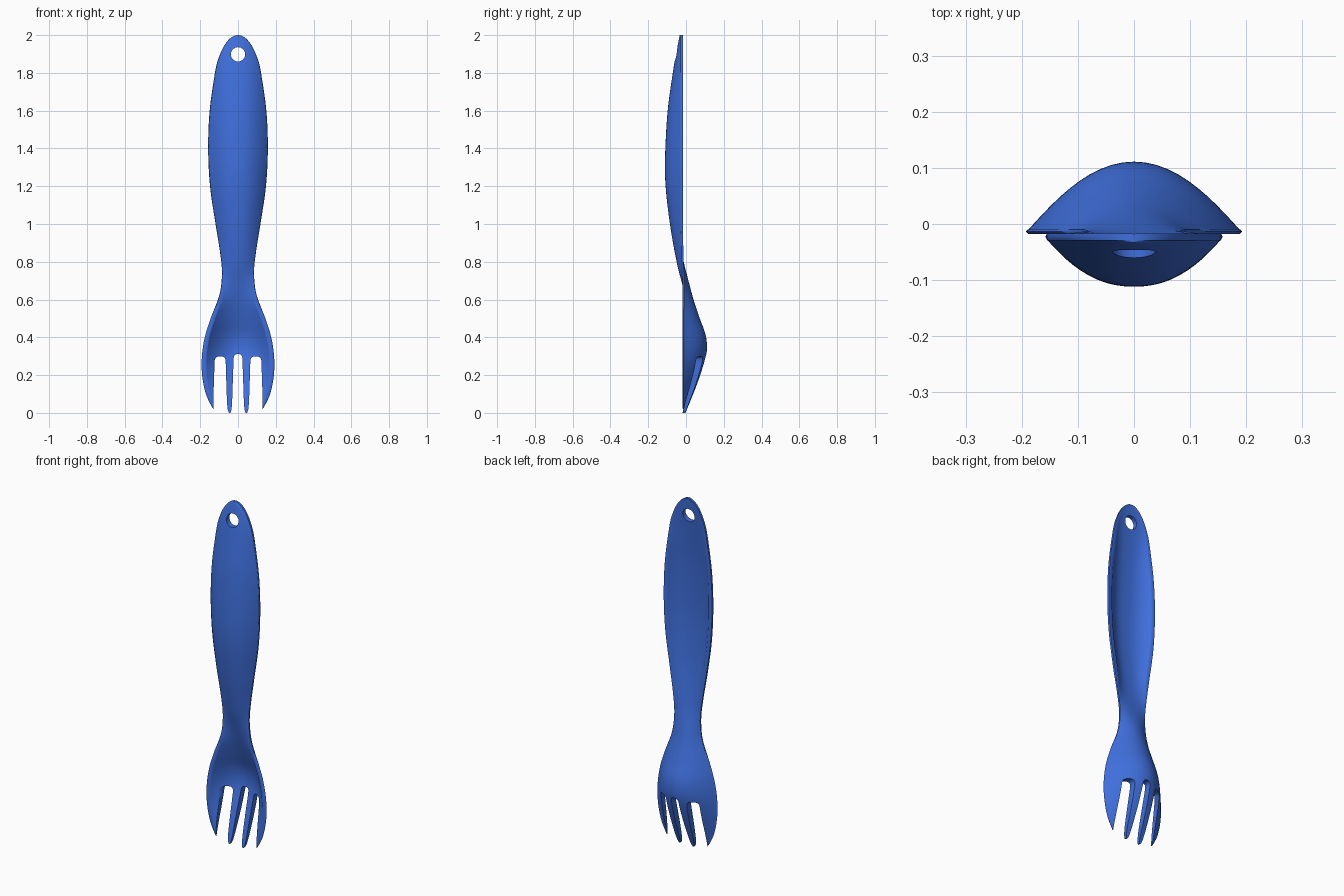
import bpy, bmesh, math

if "Cube" in bpy.data.objects:
    bpy.data.objects.remove(bpy.data.objects["Cube"])

blue = bpy.data.materials.new("blue plastic")
blue.diffuse_color = (0.05, 0.16, 0.72, 1)
blue.use_nodes = True
blue.node_tree.nodes["Principled BSDF"].inputs["Base Color"].default_value = blue.diffuse_color

# half width by height, and height profile of the back surface on the centre line
WIDTH = [(0, .115), (.03, .137), (.1, .170), (.2, .190), (.3, .191), (.4, .176), (.5, .145),
         (.6, .106), (.66, .091), (.75, .085), (.85, .095), (1, .119), (1.2, .148), (1.4, .158),
         (1.6, .15), (1.8, .122), (1.9, .102), (2, .090)]
BACK = [(0, -.002), (.1, .040), (.2, .077), (.3, .106), (.36, .111), (.42, .102), (.5, .073),
        (.6, .040), (.7, .013), (.8, -.012), (1, -.047), (1.2, -.063), (1.35, -.066),
        (1.6, -.055), (1.8, -.036), (1.9, -.025), (2, -.018)]
THICK = [(0, .016), (.1, .032), (.2, .040), (.35, .040), (.6, .038), (.8, .038), (1, .038),
         (1.2, .045), (1.35, .045), (1.6, .042), (1.8, .034), (1.9, .028), (2, .015)]


def smooth(table, z):
    """Cubic interpolation through a small table."""
    n = len(table)

    def slope(i):
        a, b = table[max(i - 1, 0)], table[min(i + 1, n - 1)]
        return (b[1] - a[1]) / (b[0] - a[0])
    i = max(k for k in range(n - 1) if table[k][0] <= z + 1e-9)
    (z0, v0), (z1, v1) = table[i], table[i + 1]
    h = z1 - z0
    t = (z - z0) / h
    return ((2 * t**3 - 3 * t**2 + 1) * v0 + (t**3 - 2 * t**2 + t) * h * slope(i)
            + (3 * t**2 - 2 * t**3) * v1 + (t**3 - t**2) * h * slope(i + 1))


def make_object(name, bm):
    bmesh.ops.recalc_face_normals(bm, faces=bm.faces)
    me = bpy.data.meshes.new(name)
    bm.to_mesh(me)
    bm.free()
    ob = bpy.data.objects.new(name, me)
    bpy.context.collection.objects.link(ob)
    return ob


# fork body: thin curved shell with a rim, lofted from closed cross-sections
N = 28
heights = [1.84 * i / 110 for i in range(111)]
heights += [1.84 + .16 * math.sin(math.pi / 2 * i / 18) for i in range(1, 19)]
us = [math.sin(math.pi / 2 * (2 * i / N - 1)) for i in range(N + 1)]
bm = bmesh.new()
rings = []
for z in heights:
    w = smooth(WIDTH, z)
    if z > 1.84:
        w *= math.sqrt(max(1 - ((z - 1.84) / .16) ** 2, .002))
    back = smooth(BACK, z)
    front = back - smooth(THICK, z)
    handle = min(max((z - .65) / .35, 0), 1)
    edge = -.0135 - .0095 * handle
    half_t = .004 + .002 * handle
    # the rim lies on the hollow side: front of the head, back of the handle
    rim_f = min(.02 * min(max((back - edge) / .06, 0), 1), w * .3)
    rim_b = min(.02 * min(max((edge - front) / .06, 0), 1) * handle, w * .3)

    def section(mid, y, rim, power):
        side = w * .98
        pts = [(-side, y)] + [(u * (side - rim - .001), y + (mid - y) * (1 - abs(u) ** power))
                              for u in us] + [(side, y)]
        return [bm.verts.new((px, py, z)) for px, py in pts]
    ring = section(front, edge - half_t, rim_f, 2 + .25 * handle)
    ring.append(bm.verts.new((w, edge, z)))
    ring += reversed(section(back, edge + half_t, rim_b, 2 + .8 * handle))
    ring.append(bm.verts.new((-w, edge, z)))
    rings.append(ring)
for a, b in zip(rings, rings[1:]):
    for i in range(len(a)):
        j = (i + 1) % len(a)
        bm.faces.new((a[i], a[j], b[j], b[i]))
bm.faces.new(rings[0])
bm.faces.new(rings[-1])
fork = make_object("fork", bm)

# cutters: three slots between the tines and the hanging hole
bm = bmesh.new()


def prism(outline):
    lo = [bm.verts.new((x, -.3, z)) for x, z in outline]
    hi = [bm.verts.new((x, .3, z)) for x, z in outline]
    bm.faces.new(lo)
    bm.faces.new(hi)
    for i in range(len(lo)):
        j = (i + 1) % len(lo)
        bm.faces.new((lo[i], lo[j], hi[j], hi[i]))


def arch(cx, rx, cz, rz):
    return [(cx + rx * math.copysign(abs(math.cos(t)) ** .7, math.cos(t)), cz + rz * math.sin(t) ** .7)
            for t in [math.pi * (i + .001) / 12.002 for i in range(13)]]


side = ([(.131, -.05), (.129, .12)] + arch(.0945, .0295, .265, .034)
        + [(.0625, .18), (.0585, .06), (.055, .02), (.050, .005), (.046, -.002), (.046, -.05)])
prism(side)
prism([(-x, z) for x, z in side])
half = [(.042, -.05), (.042, -.002), (.038, .005), (.034, .02), (.031, .06), (.027, .18)]
prism(half + arch(0, .0235, .28, .031) + [(-x, z) for x, z in reversed(half)])
prism([(.038 * math.cos(math.tau * i / 32), 1.898 + .038 * math.sin(math.tau * i / 32)) for i in range(32)])
cutter = make_object("slot_cutter", bm)
cutter.hide_render = True

mod = fork.modifiers.new("slots", 'BOOLEAN')
mod.operation = 'DIFFERENCE'
mod.solver = 'EXACT'
mod.object = cutter
bpy.context.view_layer.objects.active = fork
cutter.select_set(False)
fork.select_set(True)
bpy.ops.object.modifier_apply(modifier=mod.name)
bpy.data.objects.remove(cutter)

fork.data.materials.clear()
fork.data.materials.append(blue)
bpy.ops.object.shade_smooth_by_angle(angle=math.radians(60))
